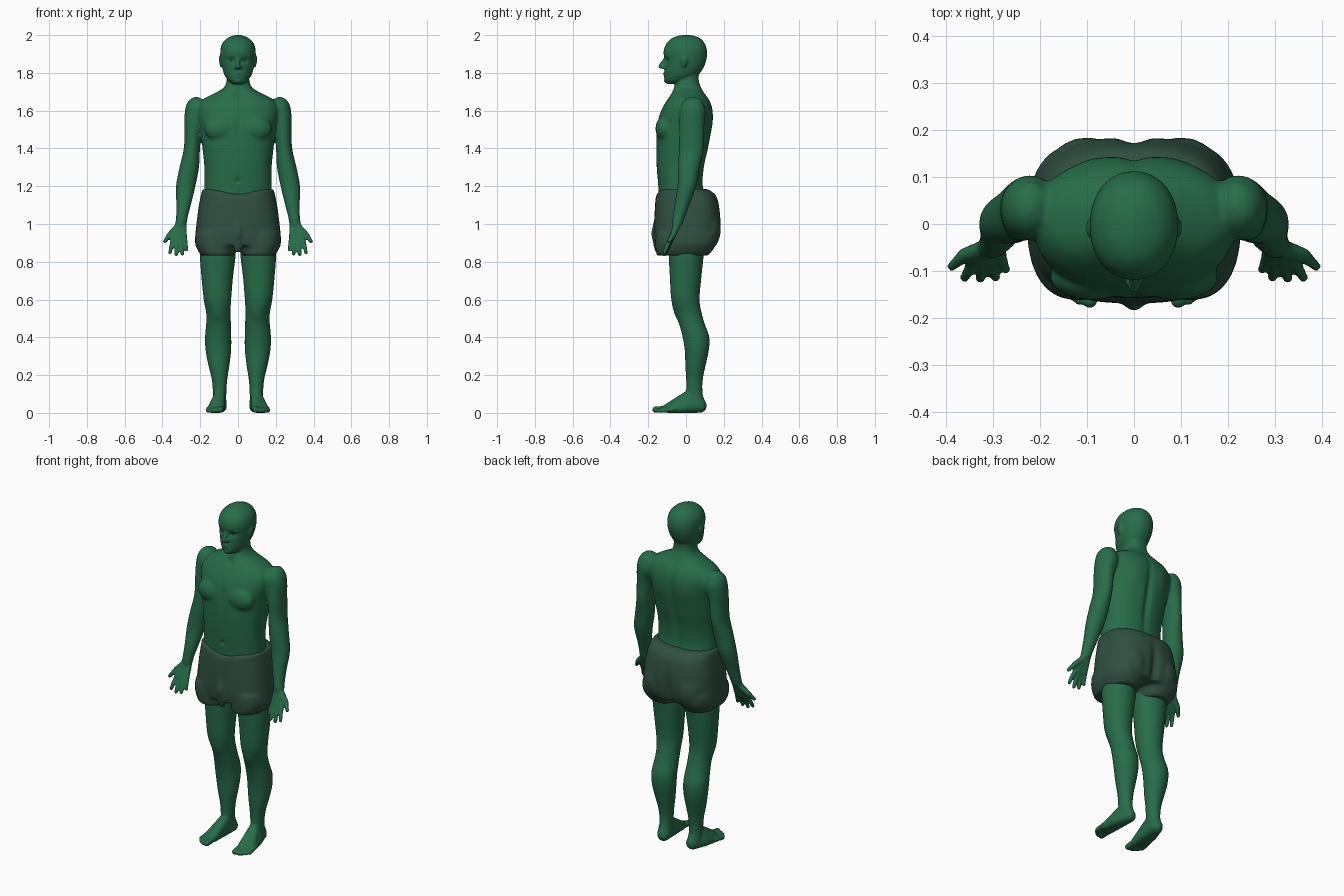
import bpy, bmesh
from math import sin, cos, pi, exp
from mathutils import Vector


def material(name, rgb):
    m = bpy.data.materials.new(name)
    m.diffuse_color = (*rgb, 1)
    return m


def loft(bm, sections, s=1, power=2.0, n=40, steps=5):
    """Closed skin through (z, cx, cy, rx, ry) rings, eased between sections."""
    p = [sections[0]] + list(sections) + [sections[-1]]
    rows = []
    for i in range(1, len(p) - 2):
        for k in range(steps):
            t = k / steps
            rows.append([0.5 * (2 * b + (c - a) * t + (2 * a - 5 * b + 4 * c - d) * t * t
                                + (3 * b - a - 3 * c + d) * t ** 3)
                         for a, b, c, d in zip(p[i - 1], p[i], p[i + 1], p[i + 2])])
    rows.append(sections[-1])
    rings = []
    for z, cx, cy, rx, ry in rows:
        ring = []
        for j in range(n):
            c, q = cos(2 * pi * j / n), sin(2 * pi * j / n)
            ux = abs(c) ** (2 / power) * (1 if c > 0 else -1)
            uy = abs(q) ** (2 / power) * (1 if q > 0 else -1)
            ring.append(bm.verts.new((s * (cx + rx * ux), cy + ry * uy, z)))
        rings.append(ring)
    for a, b in zip(rings, rings[1:]):
        for j in range(n):
            k = (j + 1) % n
            bm.faces.new((a[j], a[k], b[k], b[j]))
    bm.faces.new(rings[0])
    bm.faces.new(rings[-1])


def trunk(rows):
    """(z, half width, front y, back y) to loft sections."""
    return [(z, 0, (f + b) / 2, w, (b - f) / 2) for z, w, f, b in rows]


def blob(bm, balls, s=1):
    """Convex hull around (x, y, z, rx[, ry, rz]) balls."""
    pts = []
    for b in balls:
        r = b[3:] if len(b) > 4 else (b[3],) * 3
        for i in range(1, 140):
            h = 1 - 2 * i / 140
            q, a = (1 - h * h) ** 0.5, i * 2.39996
            pts.append(bm.verts.new((s * (b[0] + r[0] * q * cos(a)),
                                     b[1] + r[1] * q * sin(a), b[2] + r[2] * h)))
    res = bmesh.ops.convex_hull(bm, input=pts)
    inner = [g for g in res['geom_interior'] if isinstance(g, bmesh.types.BMVert)]
    bmesh.ops.delete(bm, geom=inner, context='VERTS')


def chain(bm, balls, s=1):
    for a, b in zip(balls, balls[1:]):
        blob(bm, (a, b), s)


def bake(ob):
    bpy.ops.object.select_all(action='DESELECT')
    ob.select_set(True)
    bpy.context.view_layer.objects.active = ob
    bpy.ops.object.convert(target='MESH')


def finish(name, bm, voxel, rounds, mat):
    """Fuse all overlapping volumes into one smooth skin."""
    bmesh.ops.recalc_face_normals(bm, faces=bm.faces)
    me = bpy.data.meshes.new(name)
    bm.to_mesh(me)
    bm.free()
    ob = bpy.data.objects.new(name, me)
    bpy.context.collection.objects.link(ob)
    r = ob.modifiers.new('fuse', 'REMESH')
    r.mode, r.voxel_size, r.use_smooth_shade = 'VOXEL', voxel, True
    m = ob.modifiers.new('soften', 'SMOOTH')
    m.factor, m.iterations = 0.5, rounds
    bake(ob)
    ob.data.materials.clear()
    ob.data.materials.append(mat)
    return ob


def push(ob, centre, size, move):
    """Soft local dent or bulge."""
    c, mv = Vector(centre), Vector(move)
    for v in ob.data.vertices:
        d = v.co - c
        e = (d.x / size[0]) ** 2 + (d.y / size[1]) ** 2 + (d.z / size[2]) ** 2
        if e < 6:
            v.co += mv * exp(-e)


skin = material('skin_green', (0.02, 0.15, 0.065))
cloth = material('cloth_green', (0.03, 0.08, 0.053))

bm = bmesh.new()
# torso and neck
loft(bm, trunk([(.95, .17, -.12, .12), (1.1, .183, -.14, .115), (1.2, .178, -.147, .09),
                (1.3, .178, -.155, .096), (1.4, .188, -.158, .118), (1.5, .20, -.155, .135),
                (1.57, .213, -.143, .142), (1.62, .213, -.122, .138), (1.66, .185, -.098, .122),
                (1.69, .13, -.08, .10), (1.72, .078, -.065, .082), (1.76, .06, -.053, .068),
                (1.83, .06, -.05, .07)]), power=2.3, n=56)
# head
loft(bm, trunk([(1.742, .026, -.10, -.04), (1.76, .052, -.112, .02), (1.79, .072, -.114, .066),
                (1.83, .084, -.113, .094), (1.87, .091, -.113, .108), (1.91, .094, -.119, .112),
                (1.95, .086, -.107, .102), (1.98, .062, -.08, .079), (1.995, .032, -.046, .045),
                (2.001, .008, -.015, .015)]), power=2.1, n=56)
# nose, lips, chin, brow
chain(bm, [(0, -.108, 1.878, .009), (0, -.136, 1.836, .011)])
chain(bm, [(-.013, -.118, 1.83, .009), (0, -.134, 1.832, .011), (.013, -.118, 1.83, .009)])
chain(bm, [(-.022, -.105, 1.794, .006), (0, -.114, 1.797, .008), (.022, -.105, 1.794, .006)])
chain(bm, [(-.018, -.104, 1.783, .006), (0, -.112, 1.782, .008), (.018, -.104, 1.783, .006)])
blob(bm, [(0, -.099, 1.76, .018)])

for s in (-1, 1):
    # ear, brow, pectoral, deltoid
    blob(bm, [(.094, -.008, 1.872, .008, .02, .02), (.09, -.012, 1.845, .007, .012, .016)], s)
    chain(bm, [(.015, -.108, 1.886, .008), (.055, -.092, 1.888, .007)], s)
    blob(bm, [(.09, -.112, 1.505, .09, .05, .068)], s)
    blob(bm, [(.222, .035, 1.59, .06, .07, .085)], s)
    # arm
    loft(bm, [(1.66, .218, .04, .033, .045), (1.6, .225, .035, .056, .066),
              (1.5, .238, .03, .046, .067), (1.4, .244, .028, .043, .066),
              (1.3, .258, .016, .052, .058), (1.2, .277, .005, .052, .05),
              (1.1, .288, -.022, .039, .04), (1.03, .298, -.04, .031, .032),
              (.99, .303, -.048, .03, .024)], s)
    # palm, fingers, thumb
    knuckles = [(.282, -.075, .922, .013), (.302, -.082, .913, .013),
                (.322, -.085, .911, .013), (.344, -.082, .918, .013)]
    blob(bm, [(.29, -.045, .998, .017), (.316, -.047, .998, .018)] + knuckles, s)
    tips = [(.272, -.097, .862, .009), (.294, -.113, .842, .010),
            (.327, -.116, .838, .010), (.36, -.114, .85, .010)]
    for k, t in zip(knuckles, tips):
        mid = ((k[0] + t[0]) / 2, (k[1] + t[1]) / 2 - .002, (k[2] + t[2]) / 2, .0115)
        chain(bm, [k, mid, t], s)
    chain(bm, [(.318, -.052, .985, .019), (.36, -.066, .945, .015), (.387, -.09, .908, .010)], s)
    # leg
    loft(bm, [(.98, .105, .01, .093, .10), (.85, .107, .002, .096, .094),
              (.72, .11, -.002, .084, .084), (.6, .109, -.003, .073, .075),
              (.53, .104, .014, .065, .069), (.47, .103, .032, .066, .068),
              (.4, .105, .053, .07, .071), (.33, .104, .057, .068, .064),
              (.25, .101, .05, .056, .054), (.18, .098, .045, .042, .045),
              (.1, .097, .045, .035, .043), (.05, .097, .058, .036, .05)], s)
    # foot and toes
    blob(bm, [(.095, .073, .036, .036), (.098, .015, .09, .03), (.096, -.10, .024, .024),
              (.143, -.075, .02, .02), (.125, .0, .03, .03)], s)
    for i, (x, y) in enumerate([(.094, -.162), (.117, -.16), (.133, -.15), (.147, -.136), (.159, -.119)]):
        r = .017 if i == 0 else .012
        chain(bm, [(x - .003, y + .06, .022, r), (x, y, r, r)], s)

body = finish('body', bm, .0055, 3, skin)
# extra softening of muscles, leaving face, hands and feet crisp
soft = [v.index for v in body.data.vertices
        if .13 < v.co.z < 1.73 and not (v.co.z < 1.03 and abs(v.co.x) > .23)]
body.vertex_groups.new(name='soft').add(soft, 1, 'REPLACE')
m = body.modifiers.new('soften', 'SMOOTH')
m.factor, m.iterations, m.vertex_group = 0.5, 20, 'soft'
bake(body)
# eye sockets, collar hollows, knees, shoulder blades
for s in (-1, 1):
    push(body, (s * .034, -.103, 1.866), (.019, .03, .013), (0, .011, 0))
    push(body, (s * .09, .14, 1.53), (.05, .06, .07), (0, .007, 0))
    push(body, (s * .105, -.055, .53), (.04, .04, .045), (0, -.008, 0))
# spine, breastbone, navel, throat
push(body, (0, .12, 1.42), (.02, .06, .22), (0, -.014, 0))
push(body, (0, -.16, 1.51), (.014, .05, .07), (0, .006, 0))
push(body, (0, -.15, 1.23), (.01, .04, .014), (0, .01, 0))
push(body, (0, -.07, 1.685), (.02, .04, .02), (0, .012, 0))

# shorts: hips, seat, leg cuffs, front fold
bm = bmesh.new()
loft(bm, trunk([(1.185, .188, -.155, .115), (1.15, .197, -.16, .16), (1.08, .21, -.165, .178),
                (1.0, .22, -.168, .184), (.93, .227, -.168, .176), (.885, .226, -.162, .16)]),
     power=2.7, n=64)
for s in (-1, 1):
    loft(bm, [(.95, .117, .005, .108, .165), (.9, .117, 0, .11, .162),
              (.86, .113, -.01, .1, .15), (.832, .108, -.02, .085, .135)], s, power=2.4)
    blob(bm, [(.1, .08, .97, .1, .105, .13)], s)
chain(bm, [(0, -.152, 1.02, .018), (0, -.166, .95, .02), (0, -.148, .866, .02)])
shorts = finish('shorts', bm, .009, 5, cloth)
push(shorts, (0, .185, .95), (.025, .08, .12), (0, -.02, 0))
push(shorts, (0, -.16, 1.19), (.1, .09, .04), (0, 0, -.028))

# eyes
for name, s in (('eye_right', -1), ('eye_left', 1)):
    bpy.ops.mesh.primitive_uv_sphere_add(segments=20, ring_count=12, radius=.012,
                                         location=(s * .034, -.085, 1.866))
    eye = bpy.context.object
    eye.name = name
    bpy.ops.object.shade_smooth()
    eye.data.materials.append(skin)
